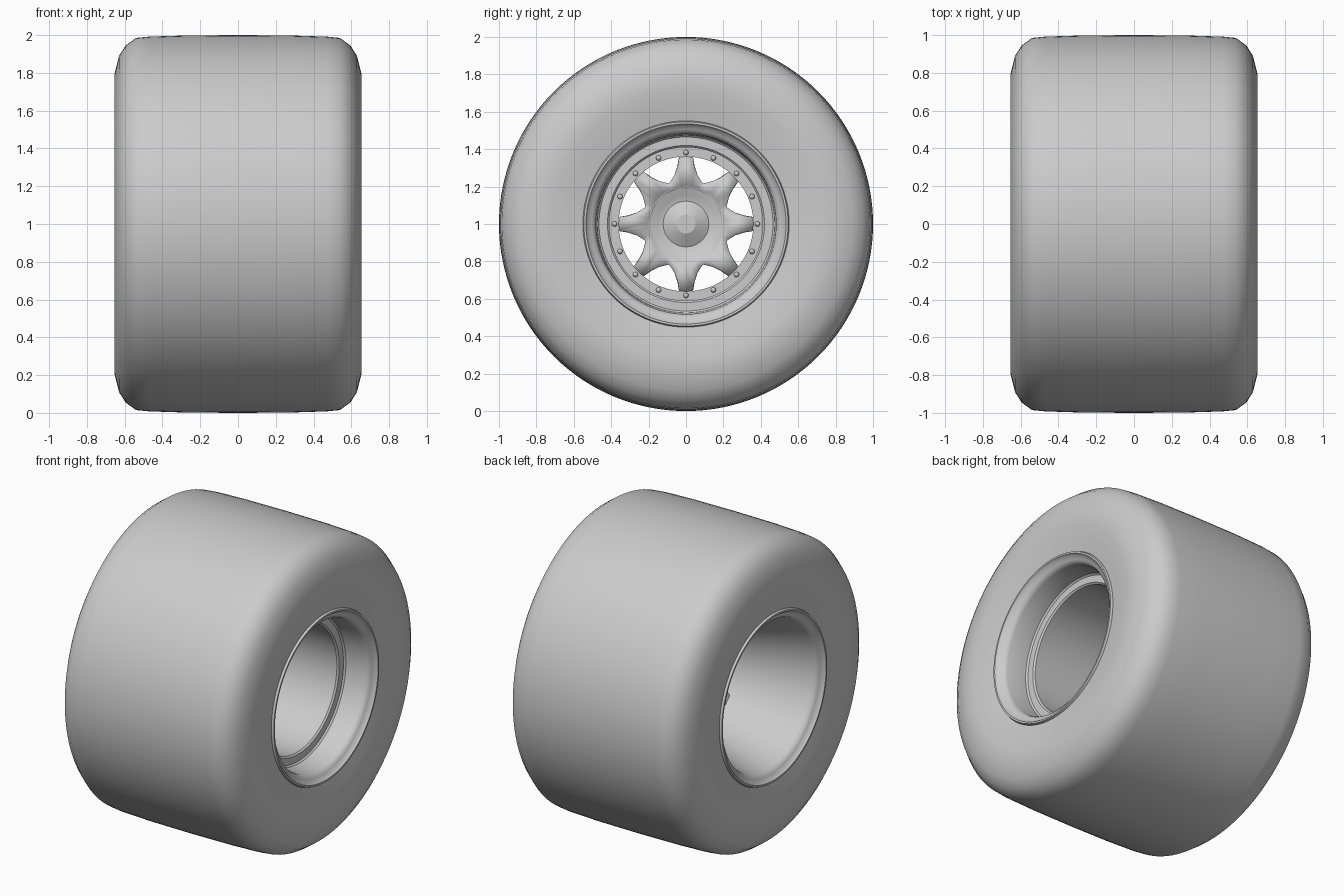
import bpy, bmesh, math
from mathutils import Matrix, Vector

cube = bpy.data.objects.get("Cube")
if cube:
    bpy.data.objects.remove(cube, do_unlink=True)

grey = bpy.data.materials.new("plain grey")
grey.use_nodes = True
COLOUR = (0.6, 0.6, 0.6, 1)
grey.diffuse_color = COLOUR
grey.node_tree.nodes["Principled BSDF"].inputs["Base Color"].default_value = COLOUR

AXLE = Vector((0, 0, 1))


def finish(bm, name, angle=35):
    bmesh.ops.remove_doubles(bm, verts=bm.verts, dist=1e-4)
    bmesh.ops.recalc_face_normals(bm, faces=bm.faces)
    mesh = bpy.data.meshes.new(name)
    bm.to_mesh(mesh)
    bm.free()
    mesh.materials.append(grey)
    obj = bpy.data.objects.new(name, mesh)
    obj.location = AXLE
    bpy.context.collection.objects.link(obj)
    bpy.ops.object.select_all(action='DESELECT')
    obj.select_set(True)
    bpy.context.view_layer.objects.active = obj
    bpy.ops.object.shade_smooth_by_angle(angle=math.radians(angle))
    return obj


def lathe(name, profile, steps=96, angle=35):
    """Turn a closed (x, radius) profile around the axle."""
    bm = bmesh.new()
    verts = [bm.verts.new((x, 0, r)) for x, r in profile]
    edges = [bm.edges.new((a, b)) for a, b in zip(verts, verts[1:] + verts[:1])]
    bmesh.ops.spin(bm, geom=verts + edges, cent=(0, 0, 0), axis=(1, 0, 0),
                   angle=math.tau, steps=steps, use_duplicate=False)
    return finish(bm, name, angle)


# Tyre: slightly crowned tread, rounded shoulders, dished sidewalls
half = [(0.28, 0.998), (0.47, 0.992), (0.54, 0.985), (0.595, 0.945), (0.63, 0.89),
        (0.655, 0.79), (0.655, 0.72), (0.642, 0.63), (0.628, 0.55)]
tyre = [(-x, r) for x, r in reversed(half)] + [(0, 1.0)] + half
lathe("tyre", tyre, steps=128, angle=45)

# Rim: rolled lips, stepped outer barrel, bolt flange, tapered inner barrel
lip = [(0.625, 0.553), (0.642, 0.546), (0.642, 0.535), (0.625, 0.525),
       (0.615, 0.505), (0.605, 0.49), (0.585, 0.482)]
outer_barrel = [(0.45, 0.475), (0.44, 0.465), (0.44, 0.42), (0.43, 0.41),
                (-0.08, 0.41), (-0.08, 0.36)]
inner_barrel = [(-0.13, 0.36), (-0.3, 0.40), (-0.48, 0.455)]
lathe("rim", lip + outer_barrel + inner_barrel + [(-x, r) for x, r in reversed(lip)])

# Spokes: eight waisted arms with rounded windows between them
arm = [(0.235, 0.078), (0.265, 0.06), (0.31, 0.045), (0.368, 0.036)]
outline = []
for i in range(8):
    a = i * math.tau / 8
    pts = [(along, -w) for along, w in arm] + [(along, w) for along, w in reversed(arm)]
    valley = (0.235 * math.cos(math.pi / 8), 0.235 * math.sin(math.pi / 8))
    for u, v in pts + [valley]:
        outline.append((u * math.cos(a) - v * math.sin(a), u * math.sin(a) + v * math.cos(a)))
bm = bmesh.new()
outer, inner = [], []
for y, z in outline:
    r = math.hypot(y, z)
    outer.append(bm.verts.new((-0.085 - (r - 0.235) * 0.15, y, z)))
    inner.append(bm.verts.new((-0.085, y * 0.19 / r, z * 0.19 / r)))
for i in range(len(outer)):
    j = (i + 1) % len(outer)
    bm.faces.new((inner[i], outer[i], outer[j], inner[j]))
spokes = finish(bm, "spokes")
solid = spokes.modifiers.new("thickness", 'SOLIDIFY')
solid.thickness = 0.035
solid.offset = 0
# Hub: dished centre with a raised conical cap
hub = [(-0.13, 0), (-0.13, 0.2), (-0.067, 0.2), (-0.07, 0.185), (-0.09, 0.15), (-0.095, 0.122),
       (-0.06, 0.06), (-0.055, 0.05), (-0.055, 0)]
lathe("hub", hub, angle=25)

# Flange bolts: a ring of sixteen domed heads
bm = bmesh.new()
for i in range(16):
    turn = Matrix.Rotation(i * math.tau / 16, 4, 'X')
    place = turn @ Matrix.Translation((-0.08, 0, 0.382))
    bmesh.ops.create_uvsphere(bm, u_segments=12, v_segments=8, radius=0.014, matrix=place)
finish(bm, "flange_bolts", angle=60)
